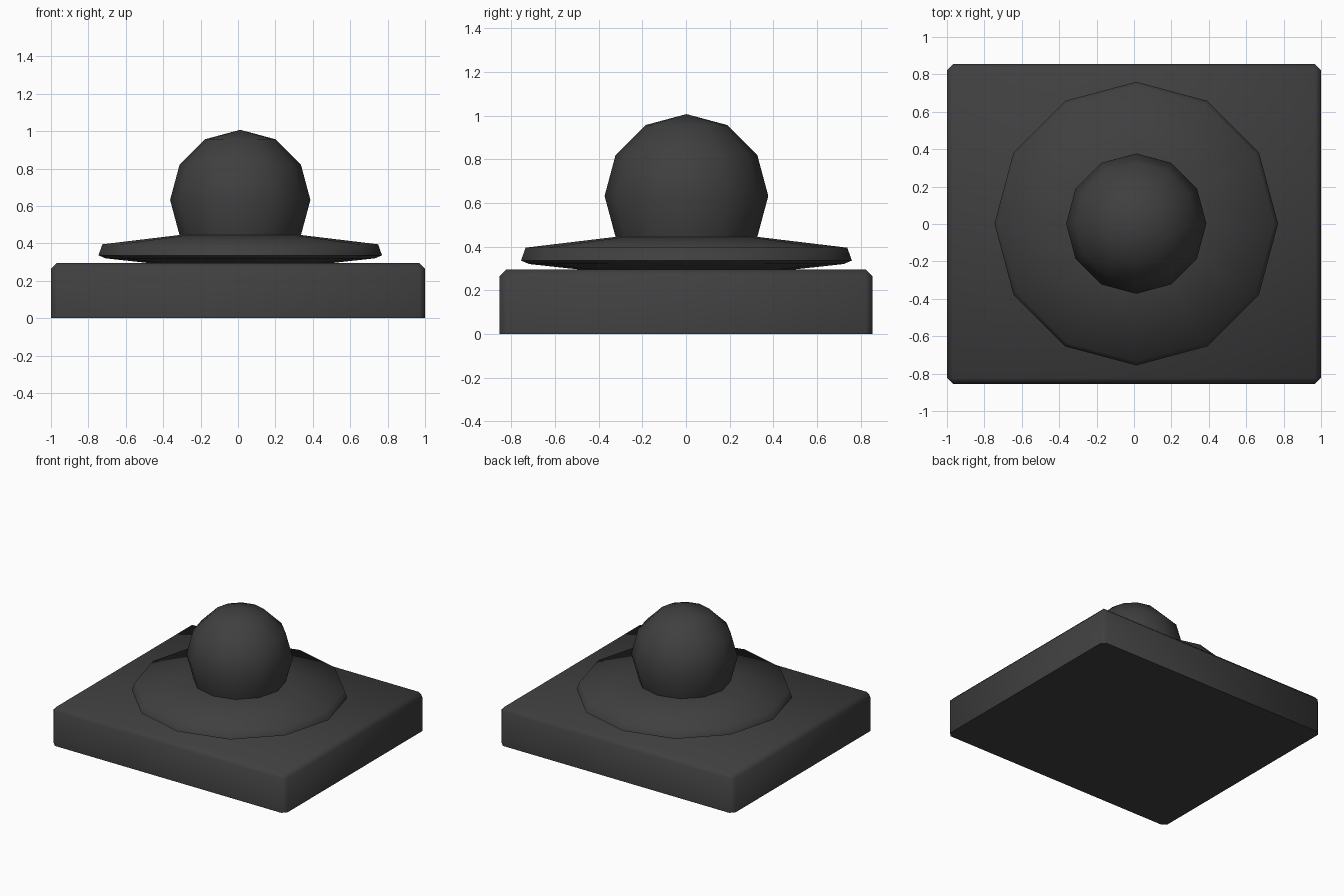
import bpy, bmesh, math

if "Cube" in bpy.data.objects:
    bpy.data.objects.remove(bpy.data.objects["Cube"], do_unlink=True)

# Single dark material
dark = bpy.data.materials.new("charcoal")
dark.use_nodes = True
colour = (0.05, 0.05, 0.05, 1)
dark.diffuse_color = colour
dark.node_tree.nodes["Principled BSDF"].inputs["Base Color"].default_value = colour


def finish(name, bm, location):
    """Turn a bmesh into a smooth shaded object that keeps sharp creases."""
    bmesh.ops.recalc_face_normals(bm, faces=bm.faces)
    mesh = bpy.data.meshes.new(name)
    bm.to_mesh(mesh)
    bm.free()
    obj = bpy.data.objects.new(name, mesh)
    obj.location = location
    mesh.materials.append(dark)
    bpy.context.collection.objects.link(obj)
    bpy.ops.object.select_all(action="DESELECT")
    obj.select_set(True)
    bpy.context.view_layer.objects.active = obj
    bpy.ops.object.shade_smooth_by_angle(angle=math.radians(66))
    return obj


def lathe(name, profile, sides, location):
    """Spin (radius, height) points around z; ends on the axis are welded."""
    bm = bmesh.new()
    verts = [bm.verts.new((r, 0, z)) for r, z in profile]
    edges = [bm.edges.new(pair) for pair in zip(verts, verts[1:])]
    bmesh.ops.spin(bm, geom=verts + edges, cent=(0, 0, 0), axis=(0, 0, 1),
                   angle=math.tau, steps=sides, use_merge=False)
    bmesh.ops.remove_doubles(bm, verts=bm.verts, dist=0.0005)
    return finish(name, bm, location)


# Square plinth: every edge chamfered except around the underside
bm = bmesh.new()
bmesh.ops.create_cube(bm, size=1)
for v in bm.verts:
    v.co.x *= 2
    v.co.y *= 1.71
    v.co.z = (v.co.z + 0.5) * 0.295
edges = [e for e in bm.edges if max(v.co.z for v in e.verts) > 0.1]
bmesh.ops.bevel(bm, geom=edges, offset=0.032, segments=1, affect="EDGES")
finish("plinth", bm, (0, 0, 0))

# Twelve sided collar flowing into a faceted ball
ball_radius, ball_height = 0.375, 0.632
collar = [(0, 0.285), (0.4, 0.285), (0.72, 0.32), (0.758, 0.336), (0.737, 0.395)]
ball = [(ball_radius * math.cos(math.radians(a)),
         ball_height + ball_radius * math.sin(math.radians(a)))
        for a in range(-30, 91, 30)]
lathe("ball_and_collar", collar + ball, 12, (0.012, 0.002, 0))
